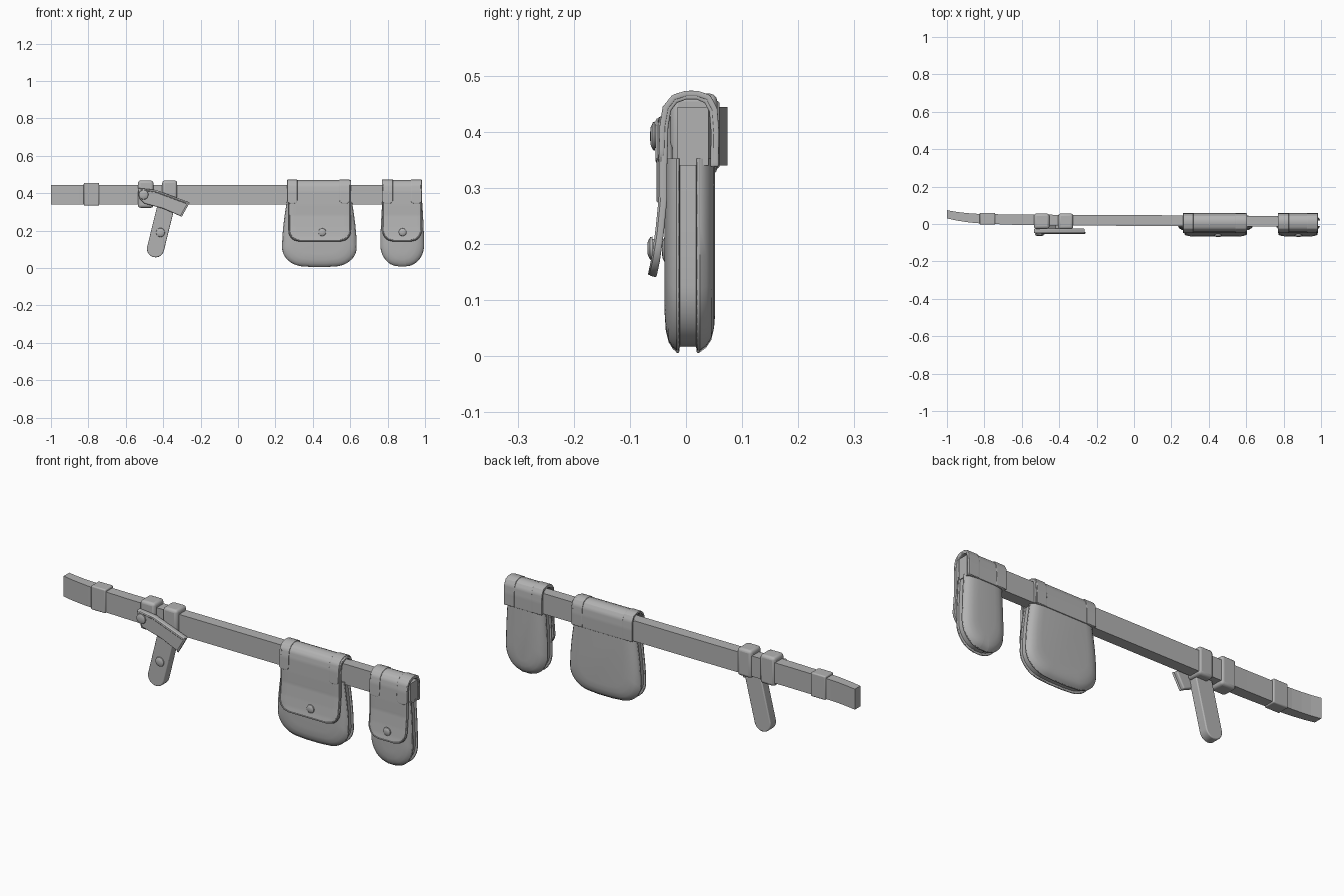
import bpy, bmesh, math
from mathutils import Vector

if "Cube" in bpy.data.objects:
    bpy.data.objects.remove(bpy.data.objects["Cube"])

leather = bpy.data.materials.new("grey leather")
leather.diffuse_color = (0.45, 0.45, 0.45, 1)
leather.use_nodes = True
leather.node_tree.nodes["Principled BSDF"].inputs["Base Color"].default_value = leather.diffuse_color


def finish(name, bm, smooth=True, bevel=0.0, thick=0.0):
    bmesh.ops.recalc_face_normals(bm, faces=bm.faces)
    me = bpy.data.meshes.new(name)
    bm.to_mesh(me)
    bm.free()
    me.materials.append(leather)
    ob = bpy.data.objects.new(name, me)
    bpy.context.collection.objects.link(ob)
    if thick:
        m = ob.modifiers.new("thickness", 'SOLIDIFY')
        m.thickness, m.offset = thick, 0
    if bevel:
        m = ob.modifiers.new("soft edges", 'BEVEL')
        m.width, m.segments, m.limit_method = bevel, 3, 'ANGLE'
    if smooth:
        bpy.ops.object.select_all(action='DESELECT')
        ob.select_set(True)
        bpy.context.view_layer.objects.active = ob
        bpy.ops.object.shade_smooth_by_angle(angle=math.radians(35))
    return ob


def loft(name, rings, **kw):
    """Closed rings joined in order and capped at both ends."""
    bm = bmesh.new()
    vs = [[bm.verts.new(p) for p in r] for r in rings]
    n = len(rings[0])
    for a, b in zip(vs, vs[1:]):
        for i in range(n):
            bm.faces.new((a[i], a[(i + 1) % n], b[(i + 1) % n], b[i]))
    bm.faces.new(vs[0])
    bm.faces.new(vs[-1])
    return finish(name, bm, **kw)


def plate(name, pts, y0, y1, bevel):
    return loft(name, [[(x, y, z) for x, z in pts] for y in (y0, y1)], bevel=bevel)


def box(name, x0, x1, y0, y1, z0, z1, bevel):
    plate(name, [(x0, z0), (x1, z0), (x1, z1), (x0, z1)], y0, y1, bevel)


def tube(name, pts, r):
    cu = bpy.data.curves.new(name, 'CURVE')
    cu.dimensions, cu.bevel_depth, cu.bevel_resolution = '3D', r, 1
    sp = cu.splines.new('POLY')
    sp.points.add(len(pts) - 1)
    for p, q in zip(sp.points, pts):
        p.co = (*q, 1)
    cu.materials.append(leather)
    bpy.context.collection.objects.link(bpy.data.objects.new(name, cu))


def stud(name, x, y, z, r):
    rings = []
    for dy, k in ((0.012, .8), (-0.002, .8), (-0.002, 1), (-0.006, .95), (-0.010, .6), (-0.011, .2)):
        rings.append([(x + r * k * math.cos(a), y + dy, z + r * k * math.sin(a))
                      for a in (math.tau * i / 20 for i in range(20))])
    loft(name, rings)


def resample(path, step=0.008):
    out = []
    for a, b in zip(path, path[1:]):
        a, b = Vector(a), Vector(b)
        n = max(1, round((b - a).length / step))
        out += [a.lerp(b, i / n) for i in range(n)]
    return out + [Vector(path[-1])]


def strip(name, path, cx, hw, r, thick, trim=False):
    """Leather strip draped along a (y, z) path; the far end has round corners."""
    pts = resample(path)
    rest = [0.0]
    for a, b in zip(pts[::-1], pts[-2::-1]):
        rest.append(rest[-1] + (a - b).length)
    rest.reverse()
    bm = bmesh.new()
    rows, left, right = [], [], []
    for p, s in zip(pts, rest):
        w = hw
        if s < r:
            w = hw - r + math.sqrt(max(0, r * r - (r - s) ** 2))
        rows.append([bm.verts.new((cx + w * k / 4, p.x, p.y)) for k in range(-4, 5)])
        left.append((cx - w, p.x, p.y))
        right.append((cx + w, p.x, p.y))
    for a, b in zip(rows, rows[1:]):
        for i in range(8):
            bm.faces.new((a[i], a[i + 1], b[i + 1], b[i]))
    finish(name, bm, thick=thick, bevel=0.003)
    if trim:
        f = lambda p: (cx + (p[0] - cx) * 0.97, p[1] - thick * .45, p[2] + 0.005)
        k = [i for i, p in enumerate(pts) if p.x < -0.03][0]
        tube(name + "_stitching", [f(p) for p in left[k:] + right[:k - 1:-1]], 0.003)


# Belt: long bar bending backwards at the left end
belt = [(-1, .052, .022), (-.95, .042, .023), (-.9, .035, .024), (-.85, .030, .025),
        (-.78, .027, .026), (-.6, .022, .028), (0, .019, .029), (.98, .0125, .0275)]
loft("belt", [[(x, y - t, .34), (x, y + t, .34), (x, y + t, .444), (x, y - t, .444)]
              for x, y, t in belt], smooth=False)

# Belt keepers
box("end_keeper", -.825, -.742, -.004, .060, .334, .455, .006)
box("left_hanger_loop", -.535, -.452, -.026, .056, .322, .468, .014)
box("right_hanger_loop", -.405, -.325, -.028, .056, .328, .468, .014)

# Hanging tool strap with a round lower end
d = Vector((-.24, -.97)).normalized()
n = Vector((-d.y, d.x))
top, low, hw = Vector((-.375, .37)), Vector((-.441, .103)), .046
outline = [top - n * hw, top + n * hw]
for i in range(11):
    a = math.pi * i / 10
    outline.append(low + n * hw * math.cos(a) + d * hw * math.sin(a))
plate("hanging_strap", outline, -.03, .018, .005)
stud("hanging_strap_stud", -.415, -.032, .19, .024)

# Slanted retaining strap across the front
plate("slanted_strap", [(-.535, .428), (-.44, .418), (-.262, .352), (-.305, .276),
                        (-.40, .318), (-.50, .345), (-.53, .375)], -.050, -.024, .006)
tube("slanted_strap_edge", [(-.52, -.050, .42), (-.44, -.050, .408), (-.275, -.050, .347)], .004)
tube("slanted_strap_tip", [(-.262, -.048, .352), (-.305, -.048, .276)], .005)
stud("slanted_strap_stud", -.505, -.053, .392, .026)


# Pouches
def pouch(name, cx, bw, tw, rx, rz, zb, fx, fw, fr, stud_x, loops):
    top = .352
    side = [(tw + (bw - tw) * math.sin(k * math.pi / 8), top + (zb + rz - top) * k / 4) for k in range(4)]
    for i in range(11):
        a = math.pi / 2 * i / 10
        side.append((bw - rx + rx * math.cos(a), zb + rz - rz * math.sin(a)))
    half = side + [(bw * .2, zb - .003)]
    shape = half + [(-x, z) for x, z in half[::-1]]
    layers = [(-.038, .07), (-.036, .04), (-.031, .02), (-.023, .007), (-.016, .002), (-.013, .003),
              (-.011, .011), (.018, .011), (.020, .002), (.025, .002), (.036, .010),
              (.045, .024), (.050, .045), (.052, .07)]
    ring = lambda y, i: [(cx + x * (1 - i / bw), y, top - (top - z) * (1 - i / (top - zb)))
                         for x, z in shape]
    loft(name + "_body", [ring(y, i) for y, i in layers])
    # raised piping on both panel rims
    for tag, y in (("front", -.015), ("back", .022)):
        tube(f"{name}_{tag}_piping", ring(y, .003), .003)
    # cover draped over the belt
    cover = [(.050, .337), (.051, .40), (.048, .437), (.038, .456), (.020, .464), (0, .464),
             (-.020, .457), (-.033, .44), (-.038, .41), (-.040, .34), (-.040, .28),
             (-.046, .22), (-.053, .17), (-.059, .142)]
    strip(name + "_flap", cover, fx, fw, fr, .013, trim=True)
    # loops over the cover
    hoop = [(.053, .338), (.054, .40), (.051, .44), (.040, .461), (.020, .468), (0, .468),
            (-.022, .461), (-.036, .443), (-.042, .41), (-.044, .345)]
    for k, (x0, x1) in enumerate(loops):
        strip(f"{name}_loop_{k + 1}", hoop, (x0 + x1) / 2, (x1 - x0) / 2, .015, .010)
    stud(name + "_stud", stud_x, -.058, .192, .021)


pouch("large_pouch", .435, .200, .175, .12, .10, .008, .437, .168, .06, .45,
      [(.263, .317), (.543, .597)])
pouch("small_pouch", .878, .117, .107, .10, .11, .008, .877, .105, .06, .88,
      [(.770, .828), (.924, .983)])
